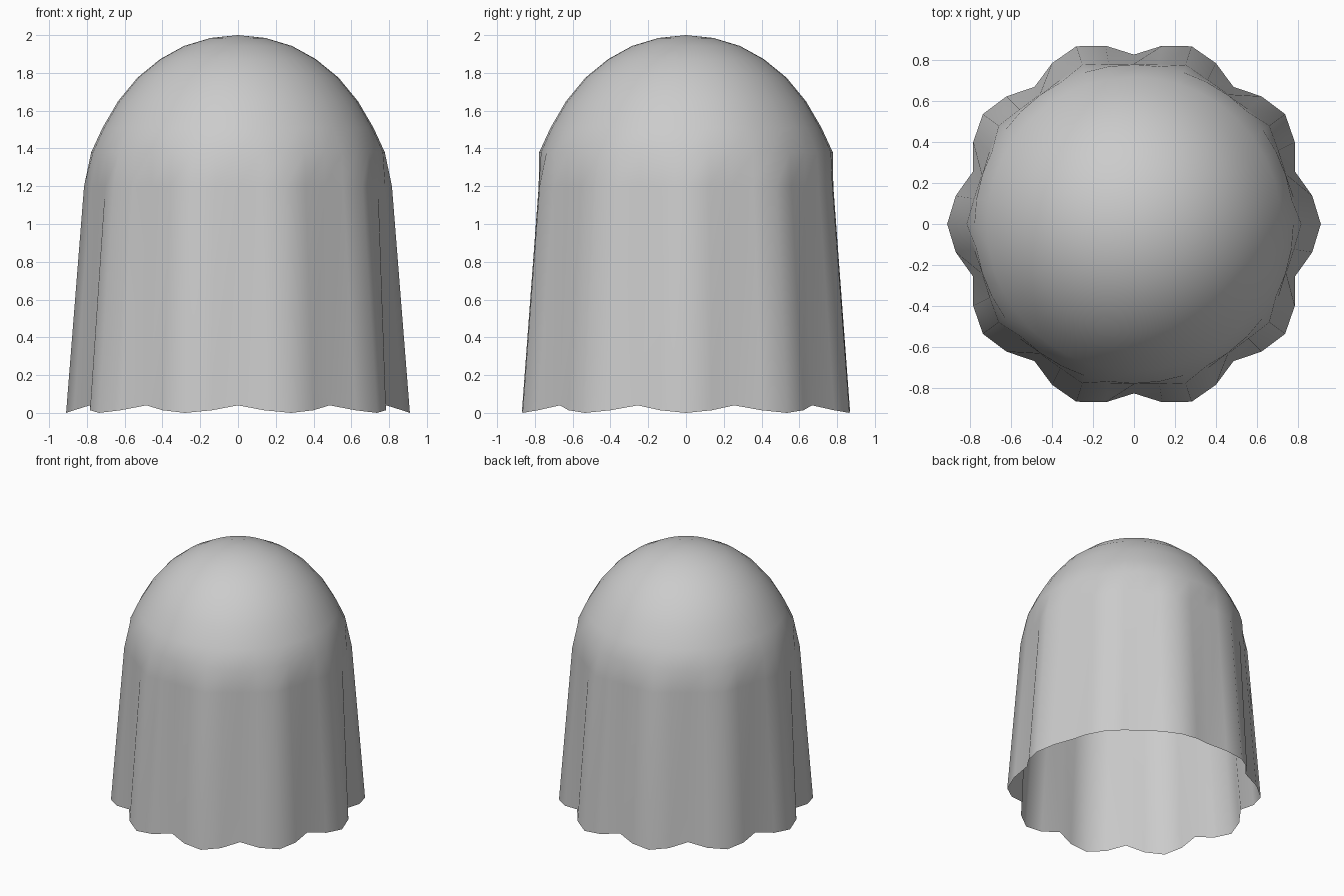
import bpy, bmesh
from math import sin, cos, pi

if "Cube" in bpy.data.objects:
    bpy.data.objects.remove(bpy.data.objects["Cube"])

SEG = 40  # four segments for each of the ten folds
# dome profile: (radius, height) of the round rings
DOME = [(0.777, 1.38), (0.717, 1.51), (0.635, 1.65), (0.532, 1.775),
        (0.412, 1.873), (0.285, 1.943), (0.145, 1.985)]

# wavy hem: crest, slope, valley, slope
HEM = [(0.91, 0.0), (0.879, 0.014), (0.825, 0.04), (0.879, 0.014)]
# ten-sided shoulder where the folds fade out
SHOULDER = [(0.815, 1.2), (0.789, 1.2), (0.78, 1.2), (0.789, 1.2)]

bm = bmesh.new()


def ring(points):
    """Ring of SEG vertices, repeating the (radius, height) pattern."""
    out = []
    for i in range(SEG):
        r, z = points[i % len(points)]
        a = 2 * pi * i / SEG
        out.append(bm.verts.new((r * cos(a), r * sin(a), z)))
    return out


# draped skirt and dome as one open sheet
rings = [ring(HEM), ring(SHOULDER)] + [ring([p]) for p in DOME]
for low, high in zip(rings, rings[1:]):
    for i in range(SEG):
        j = (i + 1) % SEG
        bm.faces.new((low[i], low[j], high[j], high[i]))

# crown
tip = bm.verts.new((0, 0, 2))
for i in range(SEG):
    bm.faces.new((rings[-1][i], rings[-1][(i + 1) % SEG], tip))

for f in bm.faces:
    f.smooth = True
mesh = bpy.data.meshes.new("draped_sheet")
bm.to_mesh(mesh)
bm.free()
sheet = bpy.data.objects.new("draped_sheet", mesh)
bpy.context.collection.objects.link(sheet)
